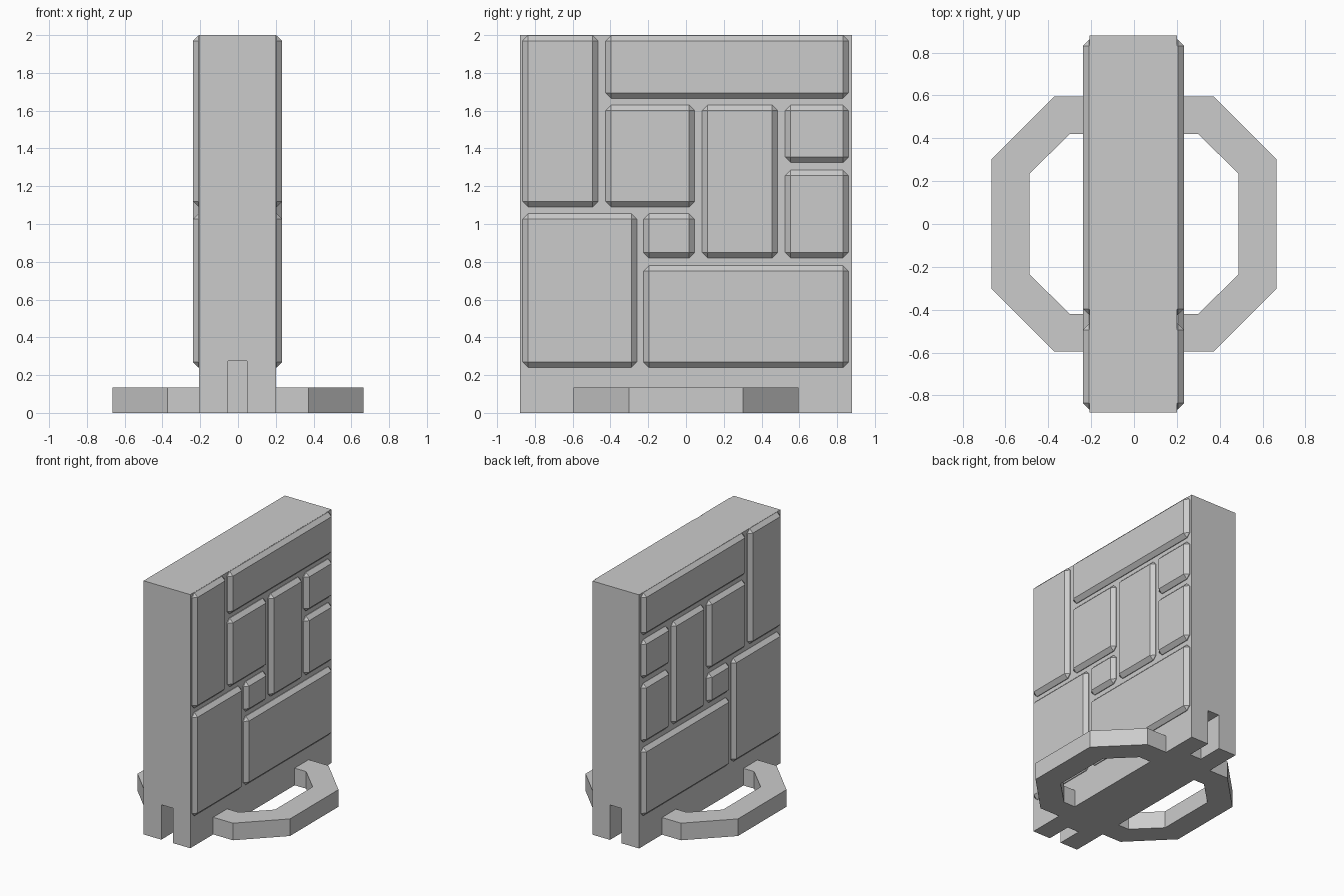
import bpy, bmesh

if "Cube" in bpy.data.objects:
    bpy.data.objects.remove(bpy.data.objects["Cube"])

stone = bpy.data.materials.new("light grey")
stone.diffuse_color = (0.6, 0.6, 0.6, 1)
stone.use_nodes = True
stone.node_tree.nodes["Principled BSDF"].inputs["Base Color"].default_value = stone.diffuse_color


def finish(name, bm):
    bmesh.ops.recalc_face_normals(bm, faces=bm.faces)
    me = bpy.data.meshes.new(name)
    bm.to_mesh(me)
    bm.free()
    me.materials.append(stone)
    ob = bpy.data.objects.new(name, me)
    bpy.context.collection.objects.link(ob)
    return ob


def box(name, lo, hi, bevel=0):
    bm = bmesh.new()
    bmesh.ops.create_cube(bm, size=1)
    for v in bm.verts:
        v.co = [lo[i] + (v.co[i] + 0.5) * (hi[i] - lo[i]) for i in range(3)]
    if bevel:
        bmesh.ops.bevel(bm, geom=bm.edges[:], offset=bevel, segments=1,
                        affect='EDGES', profile=0.5)
    return finish(name, bm)


# wall slab with a slot cut upward into the bottom of each end
wall = box("wall_slab", (-0.207, -0.88, 0), (0.2, 0.88, 2))
cutters = []
for s in (-1, 1):
    y0, y1 = sorted((s * 0.68, s * 1.0))
    cutter = box("slot_cutter", (-0.053, y0, -0.1), (0.047, y1, 0.275))
    cutter.hide_render = True
    cutters.append(cutter)
    mod = wall.modifiers.new("slot", 'BOOLEAN')
    mod.operation = 'DIFFERENCE'
    mod.solver = 'EXACT'
    mod.object = cutter
dg = bpy.context.evaluated_depsgraph_get()
cut_mesh = bpy.data.meshes.new_from_object(wall.evaluated_get(dg))
wall.modifiers.clear()
wall.data = cut_mesh
for c in cutters:
    bpy.data.objects.remove(c)

# chamfered stone blocks (y0, y1, z0, z1), same layout on both faces
BLOCKS = [
    (-0.865, -0.465, 1.09, 1.999), (-0.425, 0.86, 1.665, 1.999),
    (-0.425, 0.045, 1.09, 1.63), (0.085, 0.485, 0.82, 1.63),
    (0.525, 0.86, 1.325, 1.63), (0.525, 0.86, 0.82, 1.285),
    (-0.865, -0.26, 0.24, 1.055), (-0.225, 0.045, 0.82, 1.055),
    (-0.225, 0.86, 0.24, 0.78),
]
for y0, y1, z0, z1 in BLOCKS:
    box("right_stone_block", (0.13, y0, z0), (0.234, y1, z1), 0.029)
    box("left_stone_block", (-0.238, y0, z0), (-0.13, y1, z1), 0.029)

# half-octagon foot ring on each side
OUTER = [(0.198, -0.595), (0.373, -0.595), (0.665, -0.302),
         (0.665, 0.302), (0.373, 0.595), (0.198, 0.595)]
INNER = [(0.198, -0.42), (0.3, -0.42), (0.487, -0.235),
         (0.487, 0.235), (0.3, 0.42), (0.198, 0.42)]
for side, s in (("right", 1), ("left", -1)):
    bm = bmesh.new()
    rows = [[bm.verts.new((s * x, y, 0)) for x, y in row] for row in (OUTER, INNER)]
    faces = [bm.faces.new((rows[0][i], rows[0][i + 1], rows[1][i + 1], rows[1][i]))
             for i in range(5)]
    ext = bmesh.ops.extrude_face_region(bm, geom=faces, use_keep_orig=True)
    for v in ext["geom"]:
        if isinstance(v, bmesh.types.BMVert):
            v.co.z = 0.135
    finish(side + "_foot_ring", bm)
